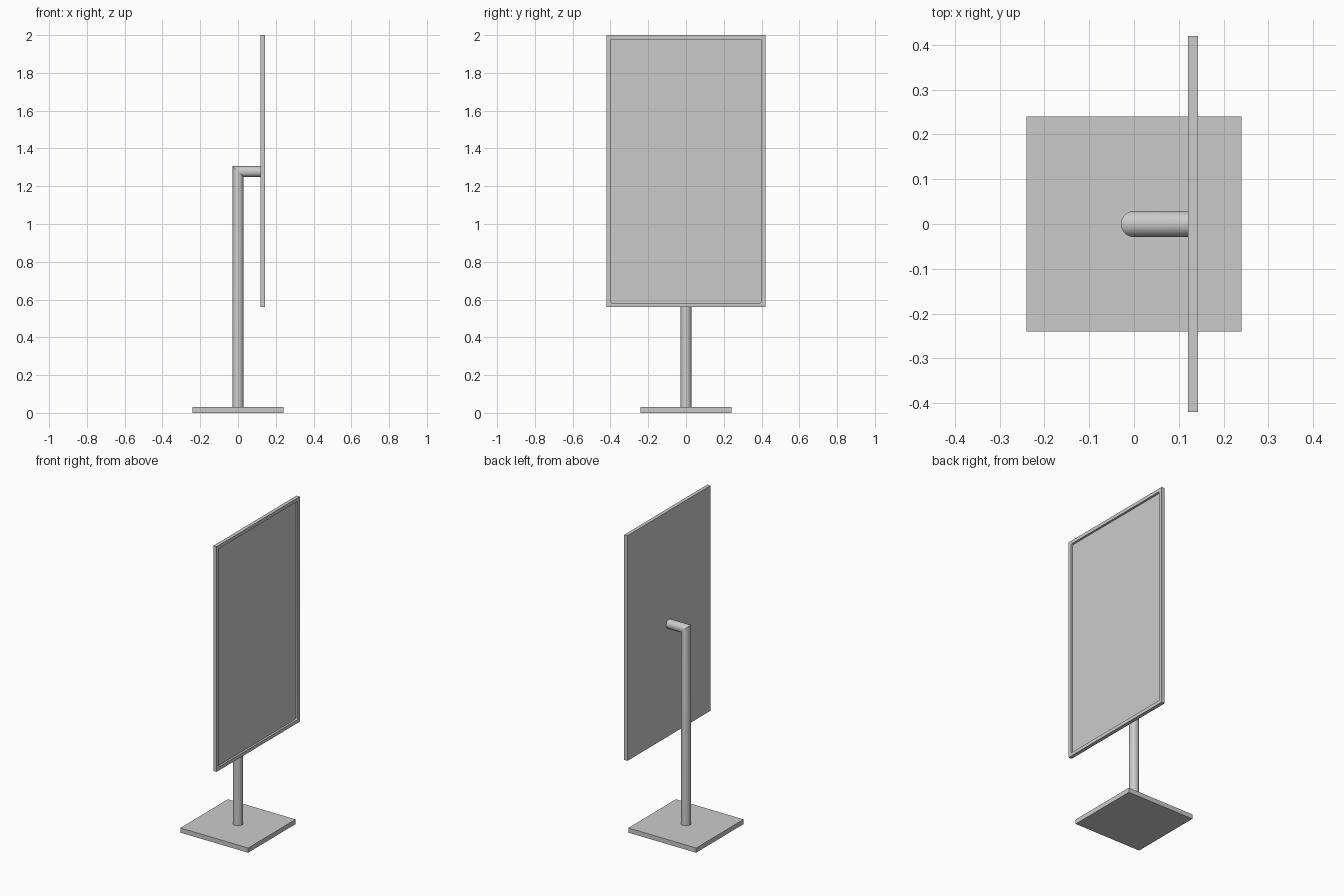
import bpy, bmesh, math
from mathutils import Vector

if "Cube" in bpy.data.objects:
    bpy.data.objects.remove(bpy.data.objects["Cube"])


def finish(bm, name, smooth=False):
    bmesh.ops.recalc_face_normals(bm, faces=bm.faces)
    mesh = bpy.data.meshes.new(name)
    bm.to_mesh(mesh)
    bm.free()
    obj = bpy.data.objects.new(name, mesh)
    bpy.context.collection.objects.link(obj)
    if smooth:
        bpy.ops.object.select_all(action='DESELECT')
        obj.select_set(True)
        bpy.context.view_layer.objects.active = obj
        bpy.ops.object.shade_smooth_by_angle(angle=math.radians(30))
    return obj


def box(lo, hi):
    lo, hi = Vector(lo), Vector(hi)
    bm = bmesh.new()
    bmesh.ops.create_cube(bm, size=1)
    bmesh.ops.scale(bm, vec=hi - lo, verts=bm.verts)
    bmesh.ops.translate(bm, vec=(lo + hi) / 2, verts=bm.verts)
    return bm


# Square floor plate
finish(box((-0.24, -0.24, 0), (0.24, 0.24, 0.03)), "base_plate")

# Round post with a mitred elbow, reaching forward to the panel
R, ELBOW_Z, ARM_X, SIDES = 0.029, 1.277, 0.12, 40
bm = bmesh.new()
rings = [[], [], []]
for i in range(SIDES):
    a = 2 * math.pi * i / SIDES
    u, v = R * math.cos(a), R * math.sin(a)
    for ring, co in zip(rings, ((u, v, 0.03), (u, v, ELBOW_Z - u), (ARM_X, v, ELBOW_Z - u))):
        ring.append(bm.verts.new(co))
for r0, r1 in zip(rings, rings[1:]):
    for i in range(SIDES):
        j = (i + 1) % SIDES
        bm.faces.new((r0[i], r0[j], r1[j], r1[i]))
bm.faces.new(rings[0])
bm.faces.new(rings[2])
finish(bm, "bent_post", smooth=True)

# Display panel with a raised rim around a recessed face
bm = box((0.12, -0.42, 0.56), (0.143, 0.42, 2.0))
front = max(bm.faces, key=lambda f: f.calc_center_median().x)
bmesh.ops.inset_region(bm, faces=[front], thickness=0.031)
recess = bmesh.ops.extrude_discrete_faces(bm, faces=[front])["faces"][0]
bmesh.ops.translate(bm, vec=(-0.013, 0, 0), verts=recess.verts)

# Small rounded corners inside the rim
corners = [e for v in recess.verts for e in v.link_edges
           if abs(e.verts[0].co.x - e.verts[1].co.x) > 0.005]
bmesh.ops.bevel(bm, geom=corners, offset=0.008, offset_type='OFFSET',
                segments=4, profile=0.5, affect='EDGES')
finish(bm, "display_panel", smooth=True)
